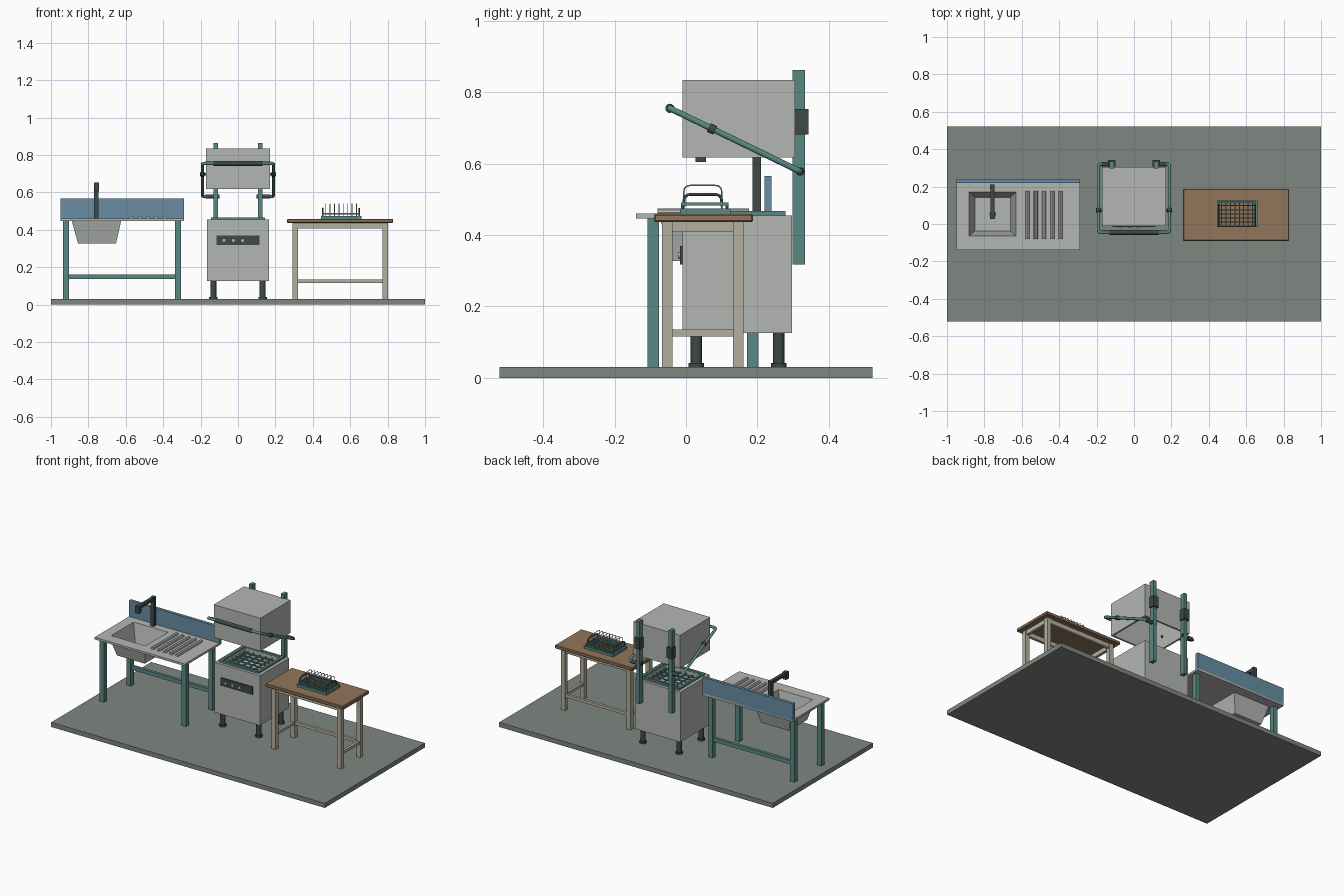
import bpy, bmesh, math
from mathutils import Vector

if "Cube" in bpy.data.objects:
    bpy.data.objects.remove(bpy.data.objects["Cube"])


def mat(name, c):
    m = bpy.data.materials.new(name)
    m.diffuse_color = (*c, 1)
    m.use_nodes = True
    m.node_tree.nodes["Principled BSDF"].inputs["Base Color"].default_value = m.diffuse_color
    return m


STEEL = mat("steel", (.45, .47, .45))
TEAL = mat("teal", (.10, .25, .23))
BLUE = mat("blue", (.14, .27, .36))
DARK = mat("dark", (.05, .065, .065))
WOOD = mat("wood", (.29, .18, .10))
CREAM = mat("cream", (.46, .43, .35))
FLOOR = mat("floor", (.21, .24, .22))


def finish(name, bm, m):
    bmesh.ops.recalc_face_normals(bm, faces=bm.faces)
    me = bpy.data.meshes.new(name)
    bm.to_mesh(me)
    bm.free()
    ob = bpy.data.objects.new(name, me)
    bpy.context.collection.objects.link(ob)
    me.materials.append(m)
    return ob


def loft(name, rings, m, closed=False):
    """Skin rectangles (x0, x1, y0, y1, z); cap the ends or join them."""
    bm = bmesh.new()
    vs = [[bm.verts.new(p) for p in ((a, c, z), (b, c, z), (b, d, z), (a, d, z))]
          for a, b, c, d, z in rings]
    pairs = list(zip(vs, vs[1:])) + ([(vs[-1], vs[0])] if closed else [])
    for r, s in pairs:
        for i in range(4):
            j = (i + 1) % 4
            bm.faces.new((r[i], r[j], s[j], s[i]))
    if not closed:
        bm.faces.new(vs[0])
        bm.faces.new(vs[-1])
    return finish(name, bm, m)


def box(name, x0, x1, y0, y1, z0, z1, m, bevel=0):
    ob = loft(name, [(x0, x1, y0, y1, z0), (x0, x1, y0, y1, z1)], m)
    if bevel:
        b = ob.modifiers.new("bevel", 'BEVEL')
        b.width, b.segments = bevel, 1
    return ob


def frame(name, x0, x1, y0, y1, z0, z1, t, m):
    o, i = (x0, x1, y0, y1), (x0 + t, x1 - t, y0 + t, y1 - t)
    return loft(name, [(*o, z0), (*o, z1), (*i, z1), (*i, z0)], m, True)


def rod(name, a, b, r, m, n=16):
    a, b = Vector(a), Vector(b)
    bm = bmesh.new()
    bmesh.ops.create_cone(bm, cap_ends=True, segments=n, radius1=r, radius2=r,
                          depth=(b - a).length)
    q = (b - a).to_track_quat('Z', 'Y').to_matrix().to_4x4()
    q.translation = (a + b) / 2
    bm.transform(q)
    for f in bm.faces:
        f.smooth = len(f.verts) == 4
    for e in bm.edges:
        e.smooth = e.calc_face_angle(0) < .7
    return finish(name, bm, m)


def tube(name, pts, r, m, fillet):
    """Round tube along points, with rounded corners."""
    pts = [Vector(p) for p in pts]
    path = [pts[0]]
    for a, p, b in zip(pts, pts[1:], pts[2:]):
        s, e = p + (a - p).normalized() * fillet, p + (b - p).normalized() * fillet
        for k in range(5):
            t = k / 4
            path.append(s * (1 - t) ** 2 + p * 2 * t * (1 - t) + e * t * t)
    path.append(pts[-1])
    cu = bpy.data.curves.new(name, 'CURVE')
    cu.dimensions, cu.bevel_depth, cu.bevel_resolution = '3D', r, 2
    cu.use_fill_caps = True
    sp = cu.splines.new('POLY')
    sp.points.add(len(path) - 1)
    for q, p in zip(sp.points, path):
        q.co = (*p, 1)
    cu.materials.append(m)
    ob = bpy.data.objects.new(name, cu)
    bpy.context.collection.objects.link(ob)
    return ob


# Floor slab
box("floor_slab", -1, 1, -.522, .522, 0, .03, FLOOR)

# Sink table: top, basin, splashback, legs, drainer ridges
top = (-.95, -.29, -.14, .24)
loft("sink_top_and_basin", [
    (-.856, -.652, -.042, .148, .328), (-.888, -.625, -.072, .178, .446),
    (*top, .446), (*top, .46), (-.882, -.631, -.064, .17, .46),
    (-.85, -.66, -.037, .143, .335)], STEEL)
rod("sink_drain", (-.755, .053, .334), (-.755, .053, .338), .018, DARK)
box("splashback", -.95, -.29, .22, .24, .446, .566, BLUE)
for x in (-.92, -.321):
    for y in (-.092, .187):
        box("sink_leg", x - .016, x + .016, y - .016, y + .016, .03, .446, TEAL)
box("sink_rear_rail", -.92, -.321, .177, .197, .137, .162, TEAL)
for i in range(5):
    x = -.57 + i * .0445
    rod("drainer_ridge", (x, -.08, .463), (x, .176, .463), .011, STEEL, 8)

# Tap
box("tap_column", -.769, -.745, .186, .21, .46, .652, DARK)
box("tap_spout", -.767, -.747, .03, .19, .63, .65, DARK)
box("tap_nozzle", -.771, -.743, .026, .056, .605, .652, DARK)

# Washer body with open tub, rim and rack grid
o, i = (-.166, .166, -.01, .297), (-.13, .13, .025, .262)
loft("washer_body", [(*o, .125), (*o, .455), (*i, .455), (*i, .38)], STEEL)
frame("tub_rim", -.145, .145, .008, .279, .453, .467, .016, TEAL)
for k in range(6):
    x, y = -.11 + k * .044, .045 + k * .0394
    rod("tub_grid_bar", (x, .022, .435), (x, .265, .435), .005, TEAL, 8)
    rod("tub_grid_bar", (-.132, y, .435), (.132, y, .435), .005, TEAL, 8)
for x in (-.132, .132):
    for y in (.029, .26):
        rod("washer_foot", (x, y, .03), (x, y, .126), .016, DARK)
        rod("foot_pad", (x, y, .03), (x, y, .042), .022, DARK)
box("control_panel", -.115, .115, -.017, -.008, .318, .369, DARK)
for x in (-.075, -.025, .025):
    rod("panel_button", (x, -.01, .343), (x, -.022, .343), .008, STEEL)

# Lifting hood, open underneath
o, i = (-.17, .17, -.01, .305), (-.158, .158, .002, .293)
loft("hood", [(*o, .835), (*o, .618), (*i, .618), (*i, .823)], STEEL)

# Rear posts, slide blocks and arm fittings
for s in (-1, 1):
    x = s * .118
    box("rear_post", x - .012, x + .012, .298, .333, .317, .863, TEAL)
    box("slide_block", x - .02, x + .02, .304, .343, .682, .753, DARK)
    rod("arm_pivot", (s * .1, .32, .578), (s * .175, .32, .578), .012, DARK)
    rod("arm_pin", (s * .15, .073, .697), (s * .2, .073, .697), .007, DARK)
    rod("arm_collar", (s * .19, .064, .7015), (s * .19, .082, .693), .013, DARK)
tube("lift_arm", [(-.11, .32, .578), (-.19, .32, .578), (-.19, -.045, .755),
                  (.19, -.045, .755), (.19, .32, .578), (.11, .32, .578)],
     .009, TEAL, .015)
rod("lift_grip", (-.13, -.045, .755), (.13, -.045, .755), .013, DARK)

# Prep table
box("table_top", .262, .829, -.09, .188, .437, .459, WOOD, .004)
for x in (.307, .787):
    for y in (-.053, .146):
        box("table_leg", x - .0145, x + .0145, y - .0145, y + .0145, .03, .438, CREAM)
    box("table_side_rail", x - .009, x + .009, -.053, .146, .116, .135, CREAM)
    box("table_side_apron", x - .009, x + .009, -.053, .146, .408, .438, CREAM)
box("table_rear_rail", .307, .787, .137, .155, .116, .135, CREAM)
for y in (-.053, .146):
    box("table_long_apron", .307, .787, y - .009, y + .009, .408, .438, CREAM)

# Dish rack: frames, floor grid, plate hoops, end handles
frame("rack_base", .443, .659, -.017, .125, .459, .475, .012, TEAL)
frame("rack_rail", .449, .653, -.014, .119, .483, .491, .008, TEAL)
for x in (.453, .649):
    for y in (-.01, .115):
        rod("rack_post", (x, y, .47), (x, y, .487), .004, TEAL, 8)
    tube("rack_handle", [(x, -.006, .48), (x, -.006, .514), (x, .1, .514),
                         (x, .1, .48)], .004, DARK, .02)
for k in range(8):
    x = .469 + k * .0235
    rod("rack_wire", (x, -.01, .47), (x, .116, .47), .003, TEAL, 6)
    tube("plate_hoop", [(x, -.006, .468), (x, -.006, .539), (x, .1, .539),
                        (x, .1, .468)], .002, STEEL, .018)
for k in range(5):
    y = .01 + k * .022
    rod("rack_cross_wire", (.45, y, .47), (.652, y, .47), .003, TEAL, 6)
